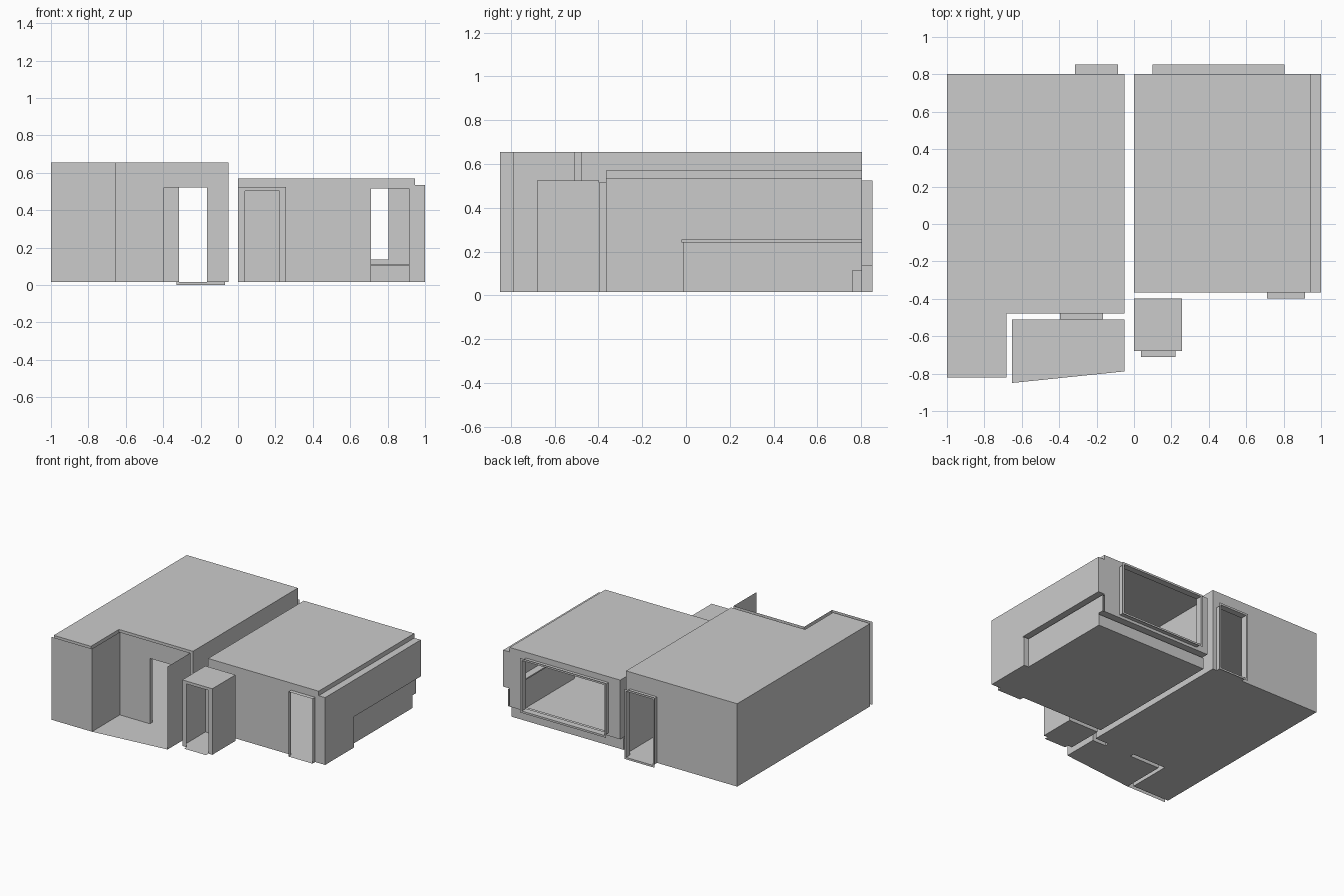
import bpy, bmesh

if "Cube" in bpy.data.objects:
    bpy.data.objects.remove(bpy.data.objects["Cube"])

Z0, ZL, ZR = 0.015, 0.655, 0.57      # floor, left ceiling, right ceiling


def rect(axis, c, u0, u1, v0, v1):
    """Flat rectangle at axis = c, spanning the other two axes in xyz order."""
    out = []
    for u, v in ((u0, v0), (u1, v0), (u1, v1), (u0, v1)):
        p = [u, v]
        p.insert('xyz'.index(axis), c)
        out.append(tuple(p))
    return out


def wall(y, x0, x1, z0, z1, hole):
    """Wall facing y with a rectangular opening; zero-size strips are dropped."""
    a, b, c, d = hole
    strips = [(x0, a, z0, z1), (b, x1, z0, z1), (a, b, d, z1), (a, b, z0, c)]
    return [rect('y', y, *s) for s in strips
            if s[1] - s[0] > 1e-4 and s[3] - s[2] > 1e-4]


def reveal(y0, y1, hole):
    """Lining of an opening between two y positions."""
    a, b, c, d = hole
    return [rect('x', a, y0, y1, c, d), rect('x', b, y0, y1, c, d),
            rect('z', c, a, b, y0, y1), rect('z', d, a, b, y0, y1)]


def trim(y, hole, m=0.015):
    a, b, c, d = hole
    return wall(y, a - m, b + m, c - m, d + m, hole)


def build(name, faces):
    bm = bmesh.new()
    for f in faces:
        bm.faces.new([bm.verts.new(p) for p in f])
    bmesh.ops.remove_doubles(bm, verts=bm.verts[:], dist=1e-4)
    bmesh.ops.recalc_face_normals(bm, faces=bm.faces[:])
    me = bpy.data.meshes.new(name)
    bm.to_mesh(me)
    bm.free()
    bpy.context.collection.objects.link(bpy.data.objects.new(name, me))


back_door = (-0.315, -0.085, Z0, 0.525)
porch_door = (-0.395, -0.165, Z0, 0.52)
window = (0.10, 0.805, 0.135, 0.525)
side_door = (0.71, 0.915, Z0, 0.515)
closet_door = (0.037, 0.223, Z0, 0.503)

# L-shaped left room
f = []
for z in (Z0, ZL):
    f += [rect('z', z, -1, -0.683, -0.82, -0.478),
          rect('z', z, -1, -0.05, -0.478, 0.803)]
f += [rect('x', -1, -0.82, 0.803, Z0, ZL),
      rect('x', -0.683, -0.82, -0.478, Z0, ZL),
      rect('x', -0.05, -0.478, 0.803, Z0, ZL),
      rect('y', -0.82, -1, -0.683, Z0, ZL)]
f += wall(-0.478, -0.683, -0.05, Z0, ZL, porch_door)
f += wall(0.803, -1, -0.05, Z0, ZL, back_door)
build("left_room", f)

# Open porch: slanted floor, outer walls, no ceiling
f = [[(-0.653, -0.85, Z0), (-0.05, -0.788, Z0), (-0.05, -0.51, Z0), (-0.653, -0.51, Z0)],
     rect('x', -0.653, -0.85, -0.51, Z0, ZL),
     rect('x', -0.05, -0.788, -0.51, Z0, ZL),
     rect('y', -0.85, -1, -0.653, Z0, ZL)]
f += wall(-0.51, -0.653, -0.05, Z0, ZL, porch_door)
build("porch", f)

# Right room: floor, ceiling with lower side soffit, walls
f = [rect('z', Z0, 0, 1, -0.365, -0.01),
     rect('z', Z0, 0, 0.96, -0.01, 0.76),
     rect('z', ZR, 0, 0.945, -0.365, 0.803),
     rect('x', 0.945, -0.365, 0.803, 0.535, ZR),
     rect('z', 0.535, 0.945, 1, -0.365, 0.803),
     rect('x', 0, -0.365, 0.745, Z0, ZR),
     rect('x', 0, 0.745, 0.803, 0.113, ZR),
     rect('x', 0, 0.745, 0.76, Z0, 0.103),
     rect('x', 1, -0.365, -0.02, Z0, 0.535),
     rect('x', 1, -0.02, 0.803, 0.253, 0.535),
     rect('x', 1, -0.02, -0.01, Z0, 0.243),
     rect('y', -0.365, 0.945, 1, Z0, 0.535),
     rect('y', 0.803, 0.945, 1, 0.253, 0.535)]
f += wall(-0.365, 0, 0.945, Z0, ZR, side_door)
f += wall(0.803, 0, 0.945, 0.113, ZR, window)
build("right_room", f)

# Built-in side counter, seen from outside as a recess
build("side_counter", [
    rect('z', 0.253, 0.945, 1, -0.02, 0.803),
    rect('x', 0.945, -0.02, 0.803, 0.243, 0.253),
    rect('y', -0.02, 0.945, 1, 0.243, 0.253),
    rect('z', 0.243, 0.945, 0.96, -0.02, 0.803),
    rect('z', 0.243, 0.96, 1, -0.02, -0.01),
    rect('x', 0.96, -0.01, 0.76, Z0, 0.243),
    rect('x', 0.96, 0.76, 0.803, 0.113, 0.243),
    rect('y', -0.01, 0.96, 1, Z0, 0.243)])

# Low ledge under the window
build("window_ledge", [
    rect('z', 0.113, 0, 0.96, 0.745, 0.803),
    rect('y', 0.745, 0, 0.96, 0.103, 0.113),
    rect('z', 0.103, 0, 0.96, 0.745, 0.76),
    rect('y', 0.76, 0, 0.96, Z0, 0.103)])

# Closet with a threshold strip in front
f = [rect('z', z, 0, 0.257, -0.68, -0.398) for z in (Z0, 0.525)]
f += [rect('x', x, -0.68, -0.398, Z0, 0.525) for x in (0, 0.257)]
f += [rect('y', -0.398, 0, 0.257, Z0, 0.525),
      rect('z', Z0, 0.037, 0.223, -0.71, -0.68)]
f += wall(-0.68, 0, 0.257, Z0, 0.525, closet_door)
build("closet", f)

# Door and window linings, with trim on the back openings
build("porch_door_frame", reveal(-0.51, -0.478, porch_door))
build("side_door_frame", reveal(-0.398, -0.365, side_door))
build("back_door_frame", reveal(0.803, 0.853, back_door) + trim(0.853, back_door))
build("window_frame", reveal(0.803, 0.853, window) + trim(0.853, window))
